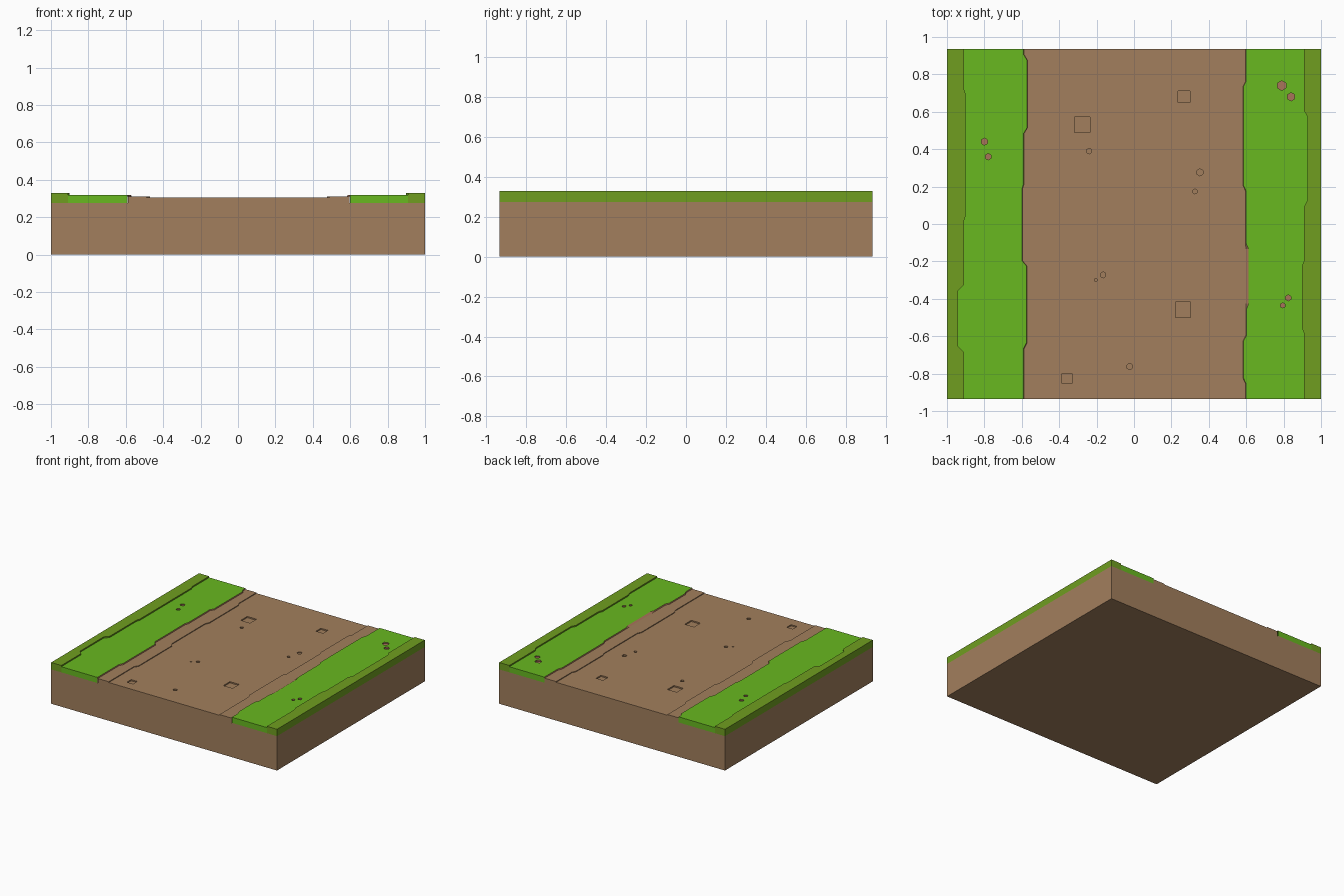
import bpy, bmesh, math
from mathutils import Vector

if "Cube" in bpy.data.objects:
    bpy.data.objects.remove(bpy.data.objects["Cube"])

HY = 0.935                      # half length along y
SOIL = 0.275                    # height where the top layers begin


def material(name, r, g, b):
    lin = [((c / 255 + 0.055) / 1.055) ** 2.4 for c in (r, g, b)]
    m = bpy.data.materials.new(name)
    m.diffuse_color = (*lin, 1)
    m.use_nodes = True
    m.node_tree.nodes["Principled BSDF"].inputs["Base Color"].default_value = m.diffuse_color
    return m


DIRT = material("dirt brown", 162, 127, 93)
GRASS = material("bright grass green", 104, 184, 32)
VERGE = material("olive grass green", 112, 158, 32)
CLAY = material("reddish clay", 168, 116, 90)


def quad(bm, pts, direction, mat=0):
    f = bm.faces.new([bm.verts.new(p) for p in pts])
    f.normal_update()
    if f.normal.dot(Vector(direction)) < 0:
        f.normal_flip()
    f.material_index = mat


def finish(name, bm, mats):
    me = bpy.data.meshes.new(name)
    bm.to_mesh(me)
    bm.free()
    for m in mats:
        me.materials.append(m)
    ob = bpy.data.objects.new(name, me)
    bpy.context.collection.objects.link(ob)


def wobbly(x0, steps):
    """Ragged edge: x holds until each y, then shifts over a short slant."""
    pts, x = [(x0, -HY)], x0
    for y, nx in steps:
        pts += [(x, y - 0.015), (nx, y + 0.015)]
        x = nx
    return pts + [(x, HY)]


def ring(bm, pts):
    vs = [bm.verts.new(p) for p in pts]
    return [bm.edges.new((vs[i - 1], vs[i])) for i in range(len(vs))]


def strip(name, outer, inner, z, mats, z_low=None, foot=None, pits=(), outer_wall=False):
    """Flat layer between two ragged edges, with pits, end caps and step wall."""
    bm = bmesh.new()
    edges = ring(bm, [(x, y, z) for x, y in outer + inner[::-1]])
    holes = []
    for px, py, r, n in pits:
        a0 = math.pi / n
        c = [(px + r * math.cos(a0 + math.tau * i / n),
              py + r * math.sin(a0 + math.tau * i / n)) for i in range(n)]
        edges += ring(bm, [(x, y, z) for x, y in c])
        holes.append((px, py, c))
    bmesh.ops.triangle_fill(bm, edges=edges, use_beauty=True, normal=(0, 0, 1))
    for f in bm.faces:
        f.normal_update()
        if f.normal.z < 0:
            f.normal_flip()
    # pits pressed into the top
    for px, py, c in holes:
        low = z - 0.01
        quad(bm, [(x, y, low) for x, y in c], (0, 0, 1), 1)
        for (ax, ay), (bx, by) in zip(c, c[1:] + c[:1]):
            quad(bm, [(ax, ay, z), (bx, by, z), (bx, by, low), (ax, ay, low)],
                 (px - (ax + bx) / 2, py - (ay + by) / 2, 0), 1)
    # end caps
    for i, d in ((0, -1), (-1, 1)):
        (ax, ay), (bx, by) = outer[i], inner[i]
        quad(bm, [(ax, ay, z), (bx, by, z), (bx, by, SOIL), (ax, ay, SOIL)], (0, d, 0))
    # step down towards the path
    side = 1 if outer[0][0] > 0 else -1
    if z_low is not None:
        foot = foot or inner
        for i in range(len(inner) - 1):
            (ax, ay), (bx, by) = inner[i], inner[i + 1]
            (cx, cy), (dx, dy) = foot[i], foot[i + 1]
            quad(bm, [(ax, ay, z), (bx, by, z), (dx, dy, z_low), (cx, cy, z_low)],
                 (-side, 0, 0.1), 1)
    if outer_wall:
        quad(bm, [(side, -HY, z), (side, HY, z), (side, HY, SOIL), (side, -HY, SOIL)],
             (side, 0, 0))
    finish(name, bm, mats)


# soil block: sides and underside
bm = bmesh.new()
for s in (-1, 1):
    quad(bm, [(s, -HY, 0), (s, HY, 0), (s, HY, SOIL), (s, -HY, SOIL)], (s, 0, 0))
    quad(bm, [(-1, s * HY, 0), (1, s * HY, 0), (1, s * HY, SOIL), (-1, s * HY, SOIL)], (0, s, 0))
quad(bm, [(-1, -HY, 0), (1, -HY, 0), (1, HY, 0), (-1, HY, 0)], (0, 0, -1))
finish("soil_block", bm, [DIRT])

# ragged borders for each side: verge, grass, path; and pits in the grass
borders = {
    "left": (
        wobbly(-0.91, [(-0.67, -0.94), (-0.34, -0.91), (0.03, -0.90), (0.71, -0.91)]),
        wobbly(-0.59, [(-0.65, -0.575), (-0.21, -0.60), (0.20, -0.59), (0.50, -0.572), (0.89, -0.59)]),
        wobbly(-0.49, [(-0.60, -0.47), (-0.15, -0.49), (0.30, -0.475), (0.70, -0.49)]),
        [(-0.80, 0.44, 0.019, 6), (-0.78, 0.36, 0.017, 6)]),
    "right": (
        wobbly(0.91, [(-0.57, 0.898), (-0.21, 0.91), (0.11, 0.927), (0.59, 0.91)]),
        wobbly(0.60, [(-0.84, 0.586), (-0.61, 0.602), (-0.44, 0.613), (-0.12, 0.60), (0.19, 0.586), (0.75, 0.60)]),
        wobbly(0.49, [(-0.55, 0.475), (-0.10, 0.49), (0.35, 0.48), (0.72, 0.495)]),
        [(0.79, 0.74, 0.026, 6), (0.84, 0.68, 0.022, 6),
         (0.825, -0.395, 0.016, 6), (0.795, -0.435, 0.014, 6)]),
}

for name, (verge, grass, path, spots) in borders.items():
    s = 1 if name == "right" else -1
    foot = [(s * min(abs(x) - 0.003, 0.598), y) for x, y in grass]
    strip(name + "_verge", [(s, -HY), (s, HY)], verge, 0.33, [VERGE, VERGE], 0.32,
          outer_wall=True)
    strip(name + "_grass", verge, grass, 0.32, [GRASS, CLAY], 0.312, foot, spots)
    strip(name + "_path_shoulder", foot, path, 0.312, [DIRT, DIRT], 0.306)

# sunken path with square and small round pits
pits = [(-0.277, 0.53, 0.058, 4), (0.262, -0.459, 0.058, 4),
        (0.267, 0.68, 0.044, 4), (-0.359, -0.827, 0.038, 4),
        (-0.24, 0.39, 0.015, 6), (0.352, 0.276, 0.019, 6), (0.326, 0.174, 0.013, 6),
        (-0.165, -0.272, 0.016, 6), (-0.205, -0.30, 0.008, 6), (-0.023, -0.762, 0.017, 6)]
strip("dirt_path", borders["right"][2], borders["left"][2], 0.306, [DIRT, DIRT], pits=pits)
